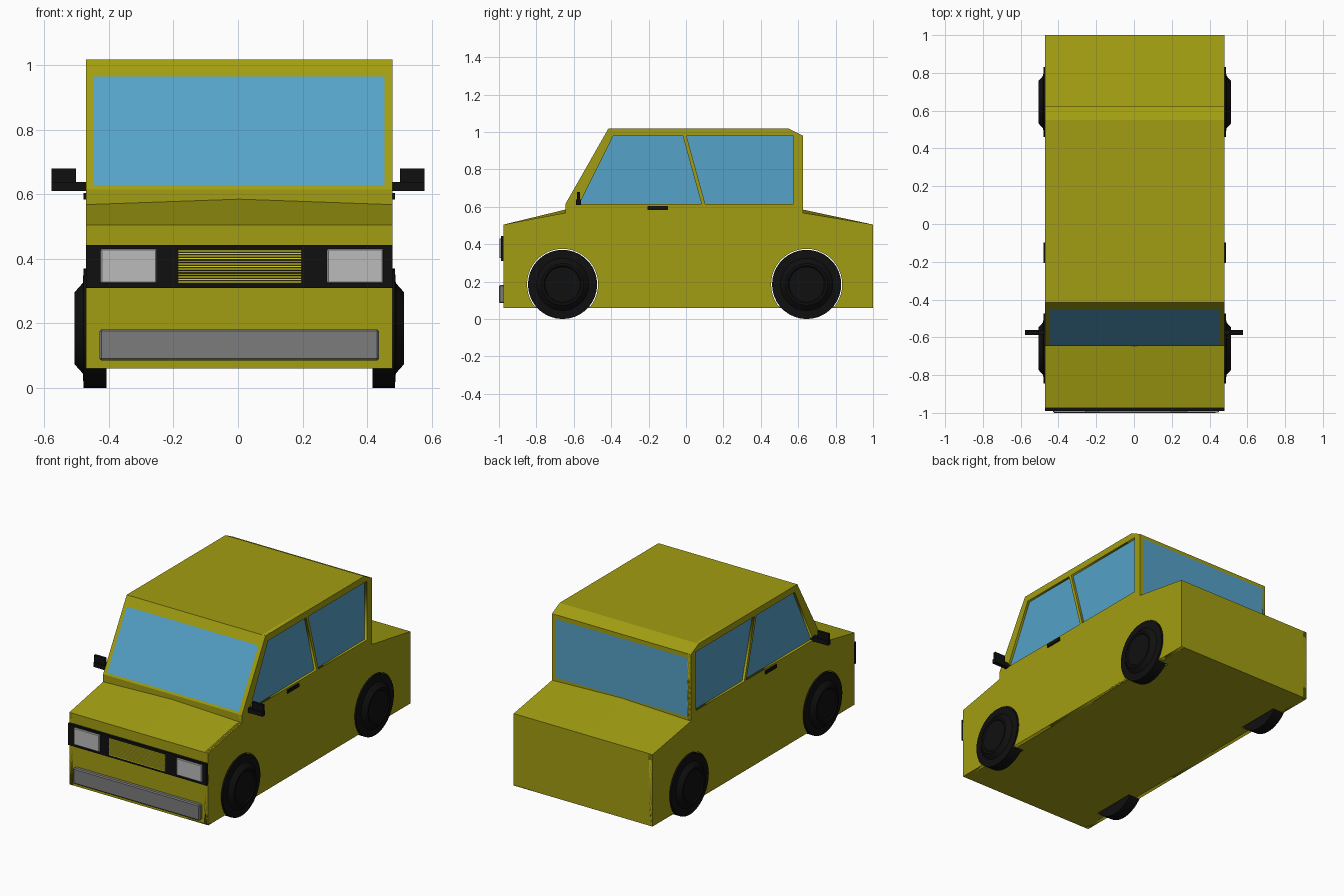
import bpy, bmesh, math
from mathutils import Matrix, Vector

if "Cube" in bpy.data.objects:
    bpy.data.objects.remove(bpy.data.objects["Cube"])

OX = 0.004            # body centre line
HW = 0.475            # body half width
FLOOR = 0.06
WHEEL_Y, WHEEL_Z, ARCH_R = (-0.66, 0.645), 0.185, 0.19
SIDE = Matrix(((0, 0, 1, 0), (1, 0, 0, 0), (0, 1, 0, 0), (0, 0, 0, 1)))  # drawing plane -> YZ


def material(name, r, g, b):
    m = bpy.data.materials.new(name)
    m.diffuse_color = (r, g, b, 1)
    m.use_nodes = True
    m.node_tree.nodes["Principled BSDF"].inputs["Base Color"].default_value = m.diffuse_color
    return m


PAINT = material("paint", 0.36, 0.34, 0.006)
GLASS = material("glass", 0.09, 0.36, 0.58)
BLACK = material("black", 0.005, 0.005, 0.005)
GOLD = material("grille_yellow", 0.75, 0.71, 0.02)
LAMP = material("lamp", 0.5, 0.5, 0.5)
STEEL = material("bumper_grey", 0.2, 0.2, 0.2)


def add(name, mesh, mat):
    mesh.materials.clear()
    mesh.materials.append(mat)
    ob = bpy.data.objects.new(name, mesh)
    bpy.context.collection.objects.link(ob)
    return ob


def from_bmesh(name, bm, mat):
    mesh = bpy.data.meshes.new(name)
    bm.to_mesh(mesh)
    bm.free()
    return add(name, mesh, mat)


def box(name, x, y, z, mat, bevel=0):
    bm = bmesh.new()
    bmesh.ops.create_cube(bm, size=1)
    for v in bm.verts:
        v.co = Vector([(r[0] + r[1]) / 2 + c * abs(r[1] - r[0]) for r, c in zip((x, y, z), v.co)])
    if bevel:
        bmesh.ops.bevel(bm, geom=bm.edges[:], offset=bevel, segments=1, affect='EDGES')
    return from_bmesh(name, bm, mat)


def plate(name, loops, half, mat, matrix):
    """Flat plate cut from outlines; inner outlines become holes."""
    cu = bpy.data.curves.new(name, 'CURVE')
    cu.dimensions, cu.fill_mode, cu.extrude = '2D', 'BOTH', half
    for pts in loops:
        sp = cu.splines.new('POLY')
        sp.points.add(len(pts) - 1)
        for p, (a, b) in zip(sp.points, pts):
            p.co = (a, b, 0, 1)
        sp.use_cyclic_u = True
    tmp = bpy.data.objects.new(name + "_outline", cu)
    bpy.context.collection.objects.link(tmp)
    bpy.context.view_layer.update()
    mesh = bpy.data.meshes.new_from_object(tmp.evaluated_get(bpy.context.evaluated_depsgraph_get()))
    bpy.data.objects.remove(tmp)
    mesh.transform(matrix)
    return add(name, mesh, mat)


# Body skin: (y, z at sides, z on centre line), front to back
profile = [(-0.975, FLOOR, FLOOR), (-0.975, 0.505, 0.505), (-0.645, 0.568, 0.585),
           (-0.645, 0.615, 0.615), (-0.415, 1.018, 1.018), (0.55, 1.018, 1.018),
           (0.625, 0.98, 0.98), (0.625, 0.568, 0.585), (1.0, 0.505, 0.505), (1.0, FLOOR, FLOOR)]
bm = bmesh.new()
rows = [[bm.verts.new((OX + s * HW, y, zc if s == 0 else zs)) for s in (-1, 0, 1)]
        for y, zs, zc in profile]
for a, b in zip(rows, rows[1:]):
    for i in (0, 1):
        bm.faces.new((a[i], a[i + 1], b[i + 1], b[i]))
from_bmesh("body_shell", bm, PAINT)


# Side panels with wheel arches and window openings
dip = math.asin((WHEEL_Z - FLOOR) / ARCH_R)


def arch(cy, n=32):
    angles = [-dip + (math.pi + 2 * dip) * i / n for i in range(n + 1)]
    return [(cy + ARCH_R * math.cos(t), WHEEL_Z + ARCH_R * math.sin(t)) for t in angles]


outline = [(y, zs) for y, zs, _ in profile] + arch(WHEEL_Y[1]) + arch(WHEEL_Y[0])
front_window = [(-0.57, 0.615), (-0.39, 0.978), (-0.017, 0.978), (0.083, 0.615)]
rear_window = [(0.103, 0.615), (0.003, 0.978), (0.575, 0.978), (0.575, 0.615)]
for s, side in ((-1, "left"), (1, "right")):
    plate(f"{side}_side_panel", [outline, front_window, rear_window], 0.012, PAINT,
          Matrix.Translation((OX + s * (HW - 0.012), 0, 0)) @ SIDE)
    for nm, win in (("front", front_window), ("rear", rear_window)):
        plate(f"{side}_{nm}_window", [win], 0.003, GLASS,
              Matrix.Translation((OX + s * (HW - 0.018), 0, 0)) @ SIDE)

# Floor with notches for the wheels
half_gap = ARCH_R * math.cos(dip)
edge = [(HW, -0.975)]
for cy in WHEEL_Y:
    edge += [(HW, cy - half_gap), (0.40, cy - half_gap), (0.40, cy + half_gap), (HW, cy + half_gap)]
edge.append((HW, 1.0))
plate("floor", [edge + [(-x, y) for x, y in reversed(edge)]], 0.003, PAINT,
      Matrix.Translation((OX, 0, FLOOR + 0.003)))


# Windscreen and back window lie just proud of the skin
def pane(name, half, low, high):
    bm = bmesh.new()
    vs = [bm.verts.new((OX + s * half, y, z)) for s, (y, z) in
          ((-1, low), (1, low), (1, high), (-1, high))]
    bm.faces.new(vs if low[0] < 0 else vs[::-1])
    from_bmesh(name, bm, GLASS)


pane("windscreen", 0.45, (-0.641, 0.628), (-0.449, 0.965))
pane("back_window", 0.45, (0.629, 0.592), (0.629, 0.955))

# Front band, headlights, grille and bumper
box("front_band", (OX - HW, OX + HW), (-0.99, -0.97), (0.31, 0.443), BLACK)
for s, side in ((-1, "left"), (1, "right")):
    c = 0.012 + s * 0.351
    box(f"{side}_headlight", (c - 0.087, c + 0.087), (-0.998, -0.98), (0.325, 0.431), LAMP, 0.004)
SLATS = 13
for i in range(SLATS):
    z = 0.325 + 0.105 * i / SLATS
    box(f"grille_slat_{i + 1}", (-0.186, 0.196), (-0.996, -0.985), (z, z + 0.0058), GOLD)
box("front_bumper", (-0.429, 0.437), (-1.0, -0.97), (0.085, 0.182), STEEL, 0.006)

# Door handles and mirrors
for s, side in ((-1, "left"), (1, "right")):
    def span(a, b):
        return sorted((s * a, s * b))
    hx = sorted((OX + s * 0.465, OX + s * 0.483))
    box(f"{side}_door_handle", hx, (-0.207, -0.097), (0.584, 0.604), BLACK)
    box(f"{side}_mirror_arm", span(0.46, 0.578), (-0.588, -0.562), (0.61, 0.638), BLACK)
    box(f"{side}_mirror", span(0.502, 0.578), (-0.582, -0.566), (0.63, 0.68), BLACK)

# Wheels: lathed tyre with raised hub cap
section = [(0, 0.412), (0.185, 0.412), (0.185, 0.482), (0.14, 0.485),
           (0.112, 0.51), (0.1, 0.51), (0.094, 0.504), (0, 0.504)]
for s, side in ((-1, "left"), (1, "right")):
    for cy, end in zip(WHEEL_Y, ("front", "rear")):
        bm = bmesh.new()
        vs = [bm.verts.new((s * x, r, 0)) for r, x in section]
        es = [bm.edges.new(p) for p in zip(vs, vs[1:])]
        bmesh.ops.spin(bm, geom=vs + es, cent=(0, 0, 0), axis=(1, 0, 0),
                       angle=2 * math.pi, steps=36, use_merge=True)
        bmesh.ops.remove_doubles(bm, verts=bm.verts, dist=1e-5)
        bmesh.ops.recalc_face_normals(bm, faces=bm.faces)
        bmesh.ops.translate(bm, verts=bm.verts, vec=(OX, cy, WHEEL_Z))
        wheel = from_bmesh(f"{side}_{end}_wheel", bm, BLACK)
        bpy.ops.object.select_all(action='DESELECT')
        wheel.select_set(True)
        bpy.context.view_layer.objects.active = wheel
        bpy.ops.object.shade_smooth_by_angle(angle=math.radians(25))
